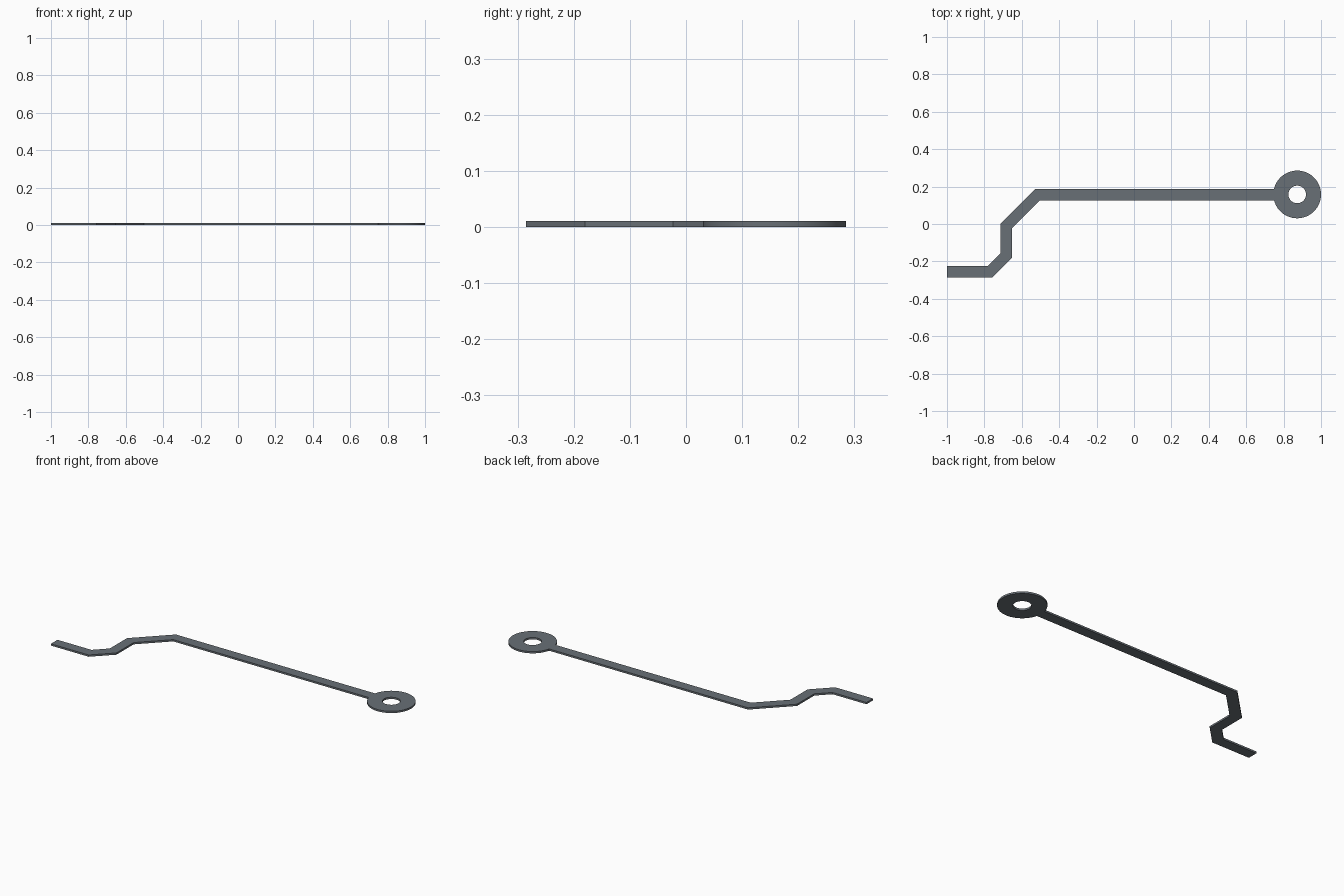
import bpy, bmesh
from math import sin, cos, asin, pi
from mathutils import Vector

if "Cube" in bpy.data.objects:
    bpy.data.objects.remove(bpy.data.objects["Cube"])

T = 0.0105                   # plate thickness
HW = 0.03                    # half width of the strip
CENTRE = Vector((0.8725, 0.158))
R_OUT, R_HOLE = 0.1275, 0.047
SEGS = 64

# Centre line of the strip, from the free end to the ring
path = [Vector(p) for p in [(-1, -0.255), (-0.77, -0.255), (-0.683, -0.168),
                            (-0.683, -0.011), (-0.516, 0.156), (0.7, 0.156)]]


def offset(pts, d):
    """Mitred parallel of an open path, without the last point."""
    out = []
    for i in range(len(pts) - 1):
        b = (pts[i + 1] - pts[i]).normalized()
        a = (pts[i] - pts[i - 1]).normalized() if i else b
        na, nb = Vector((-a.y, a.x)), Vector((-b.y, b.x))
        out.append(pts[i] + (na + nb) * (d / (1 + na.dot(nb))))
    return out


def arc(radius, a0, a1, n):
    return [CENTRE + radius * Vector((cos(a0 + (a1 - a0) * i / n), sin(a0 + (a1 - a0) * i / n)))
            for i in range(n + 1)]


# Outline: lower edge, around the ring, back along the upper edge; plus the hole
low = asin((CENTRE.y - path[-1].y + HW) / R_OUT)
high = asin((path[-1].y + HW - CENTRE.y) / R_OUT)
outline = offset(path, -HW) + arc(R_OUT, -pi + low, pi - high, SEGS) + offset(path, HW)[::-1]
hole = arc(R_HOLE, 0, 2 * pi, SEGS)[:-1]

curve = bpy.data.curves.new("strip_profile", 'CURVE')
curve.dimensions = '2D'
curve.fill_mode = 'BOTH'
curve.extrude = T / 2
for pts in (outline, hole):
    s = curve.splines.new('POLY')
    s.points.add(len(pts) - 1)
    for sp, p in zip(s.points, pts):
        sp.co = (p.x, p.y, 0, 1)
    s.use_cyclic_u = True

# Convert to a clean solid standing on the floor
tmp = bpy.data.objects.new("strip_profile", curve)
bpy.context.collection.objects.link(tmp)
bpy.context.view_layer.update()
mesh = bpy.data.meshes.new_from_object(tmp.evaluated_get(bpy.context.evaluated_depsgraph_get()))
bpy.data.objects.remove(tmp)
bm = bmesh.new()
bm.from_mesh(mesh)
bmesh.ops.remove_doubles(bm, verts=bm.verts, dist=1e-5)
bmesh.ops.translate(bm, verts=bm.verts, vec=(0, 0, T / 2))
bmesh.ops.recalc_face_normals(bm, faces=bm.faces)
bm.to_mesh(mesh)
bm.free()

# Dark steel colour
steel = bpy.data.materials.new("dark_steel")
steel.diffuse_color = (0.14, 0.16, 0.18, 1)
steel.use_nodes = True
steel.node_tree.nodes["Principled BSDF"].inputs["Base Color"].default_value = steel.diffuse_color
mesh.materials.clear()
mesh.materials.append(steel)

strip = bpy.data.objects.new("bent_strip_with_ring", mesh)
bpy.context.collection.objects.link(strip)
bpy.context.view_layer.objects.active = strip
strip.select_set(True)
bpy.ops.object.shade_smooth_by_angle(angle=0.5)
